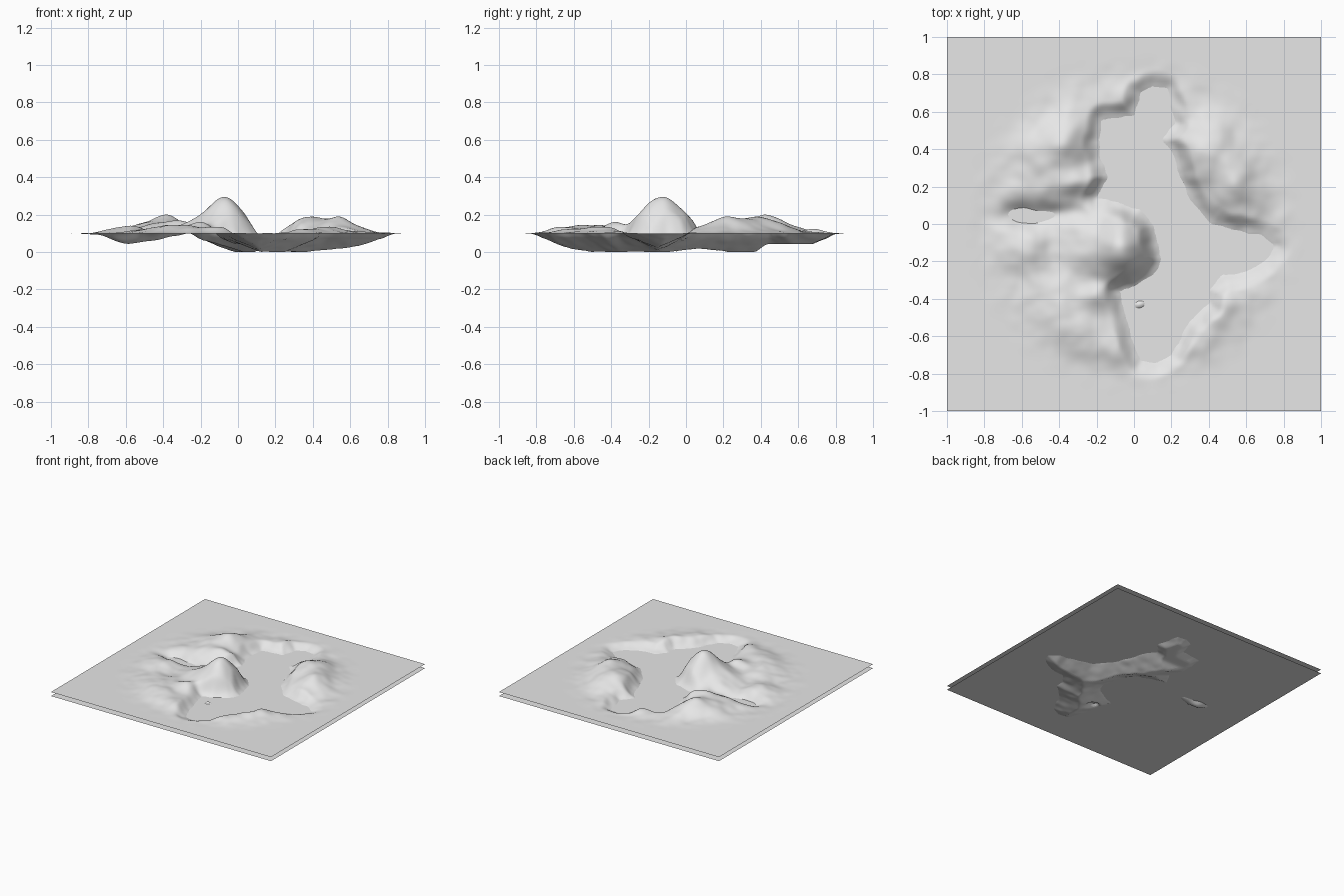
import bpy, math
from mathutils import Vector, noise

if "Cube" in bpy.data.objects:
    bpy.data.objects.remove(bpy.data.objects["Cube"])

WATER, BASE, N = 0.067, 0.1, 160

# lake outline, clockwise from the north-west bay
SHORE = [Vector(p) for p in (
    (-.17, .56), (0, .58), (.03, .7), (.1, .74), (.18, .72), (.22, .55), (.15, .45), (.21, .38),
    (.25, .25), (.3, .13), (.42, 0), (.55, -.03), (.68, -.06), (.76, -.12), (.7, -.2), (.6, -.26),
    (.47, -.28), (.41, -.35), (.4, -.43), (.3, -.52), (.25, -.6), (.2, -.7), (.12, -.745),
    (.04, -.74), (0, -.65), (-.03, -.55), (-.06, -.45), (-.08, -.36), (0, -.33), (.1, -.27),
    (.15, -.19), (.12, -.1), (.1, 0), (.03, .07), (-.1, .12), (-.2, .14), (-.14, .25),
    (-.18, .35), (-.19, .45))]

# hills and valleys: x, y, height, width, depth, turn
HILLS = (
    (-.07, -.13, .195, .092, .115, 0), (-.38, .43, .085, .085, .13, -.3),
    (-.55, .36, .025, .12, .13, 0), (-.3, .22, .05, .17, .05, .2),
    (.38, .38, .07, .09, .12, 0), (.54, .2, .07, .09, .11, 0),
    (.5, .42, .025, .12, .12, 0), (-.6, -.13, .035, .1, .08, 0),
    (-.26, -.12, .04, .07, .1, 0), (-.2, -.38, .045, .05, .05, 0),
    (-.4, -.42, .035, .12, .1, 0), (-.3, -.6, .035, .12, .1, 0),
    (-.1, -.64, .025, .05, .1, 0), (.5, -.45, .03, .12, .08, .5),
    (.35, -.65, .025, .1, .08, .6), (-.03, .7, .018, .12, .06, .3),
    (-.59, .04, -.055, .09, .045, -.2), (-.42, .06, -.03, .1, .035, 0))


def smooth(t):
    t = max(0, min(1, t))
    return t * t * (3 - 2 * t)


def bump(x, y, cx, cy, h, sx, sy, turn):
    c, s = math.cos(turn), math.sin(turn)
    u, v = (x - cx) * c + (y - cy) * s, (y - cy) * c - (x - cx) * s
    return h * math.exp(-.5 * ((u / sx) ** 2 + (v / sy) ** 2))


def shore_distance(p):
    """Distance to the shore, negative inside the lake."""
    best, inside = 9, False
    for a, b in zip(SHORE, SHORE[1:] + SHORE[:1]):
        ab = b - a
        t = max(0, min(1, (p - a).dot(ab) / ab.length_squared))
        best = min(best, (p - a - ab * t).length)
        if (a.y > p.y) != (b.y > p.y) and p.x < a.x + (p.y - a.y) / ab.y * ab.x:
            inside = not inside
    return -best if inside else best


def height(x, y):
    r = math.hypot(x, y)
    if r > .97:
        return BASE
    n = noise.noise(Vector((x * 14, y * 14, 3)))
    m = noise.noise(Vector((x * 14, y * 14, 9)))
    d = shore_distance(Vector((x + .012 * n, y + .012 * m)))
    if d < 0:
        # lake bed, shallow in the north bay, with one islet
        floor = .042 * smooth((y - .36) / .08)
        z = max(floor, WATER + .42 * d)
        return max(z, bump(x, y, .03, -.43, .078, .05, .035, .2))
    land = sum(bump(x, y, *h) for h in HILLS)
    ridges = noise.noise(Vector((x * 8, y * 8, 5))) * .012 + n * .005
    land = BASE + (land + ridges) * smooth((.95 - r) / .3)
    return WATER + (land - WATER) * smooth(.12 + d / .1) if d < .1 else land


def mesh_object(name, verts, faces, material):
    me = bpy.data.meshes.new(name)
    me.from_pydata(verts, [], faces)
    me.materials.append(material)
    ob = bpy.data.objects.new(name, me)
    bpy.context.collection.objects.link(ob)
    return ob


def grey(name):
    mat = bpy.data.materials.new(name)
    mat.diffuse_color = (.8, .8, .8, 1)
    mat.use_nodes = True
    mat.node_tree.nodes["Principled BSDF"].inputs["Base Color"].default_value = mat.diffuse_color
    return mat


plain_grey = grey("plain_grey")

# terrain sheet
axis = [-1 + 2 * i / N for i in range(N + 1)]
verts = [(x, y, height(x, y)) for y in axis for x in axis]
W = N + 1
faces = [(j * W + i, j * W + i + 1, (j + 1) * W + i + 1, (j + 1) * W + i)
         for j in range(N) for i in range(N)]
terrain = mesh_object("terrain", verts, faces, plain_grey)
terrain.data.shade_smooth()

# water sheet
mesh_object("water", [(-1, -1, WATER), (1, -1, WATER), (1, 1, WATER), (-1, 1, WATER)],
            [(0, 1, 2, 3)], plain_grey)
